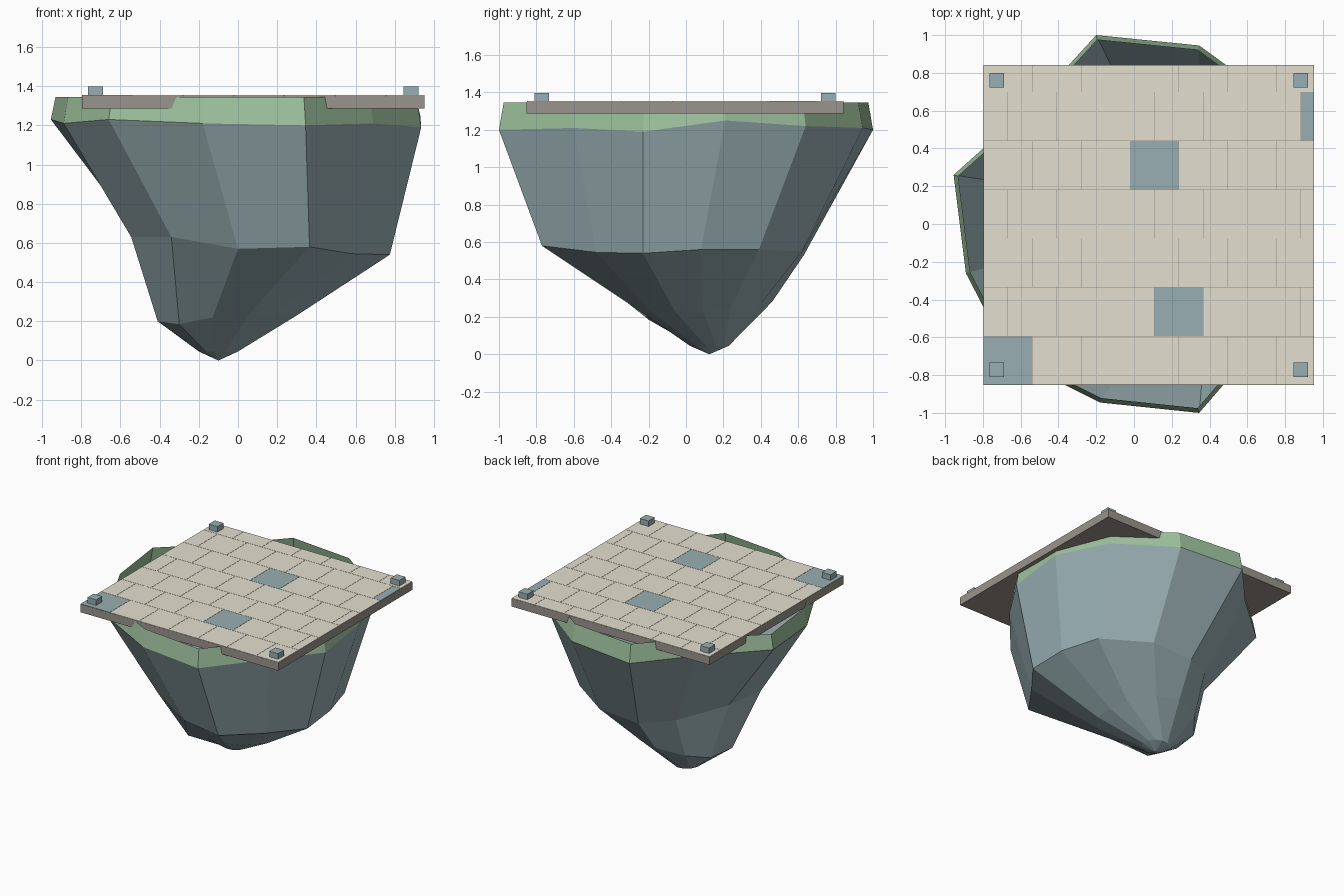
import bpy
import bmesh
import math

cube = bpy.data.objects.get("Cube")
if cube:
    bpy.data.objects.remove(cube, do_unlink=True)


def srgb_to_linear(c):
    return c / 12.92 if c <= 0.04045 else ((c + 0.055) / 1.055) ** 2.4


def material(name, r, g, b):
    colour = [srgb_to_linear(v / 255) for v in (r, g, b)] + [1.0]
    mat = bpy.data.materials.new(name)
    mat.use_nodes = True
    mat.diffuse_color = colour
    mat.node_tree.nodes["Principled BSDF"].inputs["Base Color"].default_value = colour
    return mat


ROCK = material("blue grey stone", 153, 175, 179)
GRASS = material("soft green grass", 157, 193, 157)
PAVING = material("pale paving", 228, 223, 208)
SLAB = material("warm grey slab", 154, 148, 140)


def make_object(name, bm, materials):
    mesh = bpy.data.meshes.new(name)
    bm.to_mesh(mesh)
    bm.free()
    for mat in materials:
        mesh.materials.append(mat)
    obj = bpy.data.objects.new(name, mesh)
    bpy.context.collection.objects.link(obj)
    return obj


def add_box(bm, low, high, material_index=0):
    result = bmesh.ops.create_cube(bm, size=1)
    for v in result["verts"]:
        v.co = [a + (b - a) * (c + 0.5) for a, b, c in zip(low, high, v.co)]
    for face in {f for v in result["verts"] for f in v.link_faces}:
        face.material_index = material_index


# Island outlines, counterclockwise from the front, from the rim downward
RIM_Z = 1.345
rim = [(.345, -1, 1.2), (.69, -.6, 1.21), (.935, -.23, 1.19), (.93, .21, 1.25),
       (.765, .64, 1.22), (.345, .945, 1.21), (-.2, 1, 1.2), (-.53, .64, 1.21),
       (-.955, .26, 1.23), (-.89, -.26, 1.21), (-.66, -.705, 1.23), (-.18, -.945, 1.21)]
waist = [(.365, -.77, .58), (.58, -.48, .545), (.775, -.23, .54), (.76, .08, .56),
         (.67, .39, .56), (.33, .62, .55), (-.02, .63, .53), (-.26, .5, .57),
         (-.51, .19, .64), (-.545, -.17, .63), (-.34, -.52, .63), (0, -.68, .57)]
foot = [(.06, -.26, .24), (.18, -.19, .23), (.3, -.06, .23), (.3, .09, .23),
        (.27, .24, .25), (.12, .4, .27), (-.05, .46, .28), (-.26, .38, .24),
        (-.38, .23, .2), (-.41, 0, .2), (-.3, -.2, .185), (-.13, -.22, .22)]
top = [(x * .975, y * .975, RIM_Z) for x, y, z in rim]
sides = len(rim)
toe = []
for i in range(sides):
    a = math.radians(-70 + 360 * i / sides)
    toe.append((-.1 + .1 * math.cos(a), .125 + .105 * math.sin(a), .045))

# Hollow island shell: grass band over rock
bm = bmesh.new()
rings = [[bm.verts.new(p) for p in ring] for ring in (top, rim, waist, foot, toe)]
for level, (upper, lower) in enumerate(zip(rings, rings[1:])):
    for i in range(sides):
        j = (i + 1) % sides
        face = bm.faces.new((lower[i], lower[j], upper[j], upper[i]))
        face.material_index = 1 if level == 0 else 0
tip = bm.verts.new((-.1, .125, 0))
for i in range(sides):
    bm.faces.new((tip, rings[-1][(i + 1) % sides], rings[-1][i]))
make_object("floating_island", bm, [ROCK, GRASS])

# Platform slab
X0, X1, Y0, Y1 = -.797, .953, -.852, .842
DECK_Z = 1.354
bm = bmesh.new()
add_box(bm, (X0, Y0, 1.287), (X1, Y1, DECK_Z - .004))
make_object("platform_slab", bm, [SLAB])

# Staggered paving tiles, clipped at the platform edge
TILE = .2585
GAP = .001
blue_tiles = {(0, 0), (1, 4), (4, 3), (5, 7)}
bm = bmesh.new()
for row in range(7):
    y = Y0 + row * TILE
    shift = TILE / 2 if row % 2 else 0
    for col in range(8):
        x = X0 + col * TILE - shift
        low_x, high_x = max(x, X0), min(x + TILE, X1)
        if high_x - low_x < .01:
            continue
        add_box(bm, (low_x + GAP, y + GAP, DECK_Z - .004),
                (high_x - GAP, min(y + TILE, Y1) - GAP, DECK_Z),
                1 if (row, col) in blue_tiles else 0)
make_object("paving_tiles", bm, [PAVING, ROCK])

# Corner posts
INSET, WIDTH = .032, .077
for side, x in (("right", X0 + INSET), ("left", X1 - INSET - WIDTH)):
    for end, y in (("front", Y0 + INSET + .01), ("back", Y1 - INSET - WIDTH - .01)):
        bm = bmesh.new()
        add_box(bm, (x, y, DECK_Z - .004), (x + WIDTH, y + WIDTH, 1.398))
        make_object(end + "_" + side + "_corner_post", bm, [ROCK])
